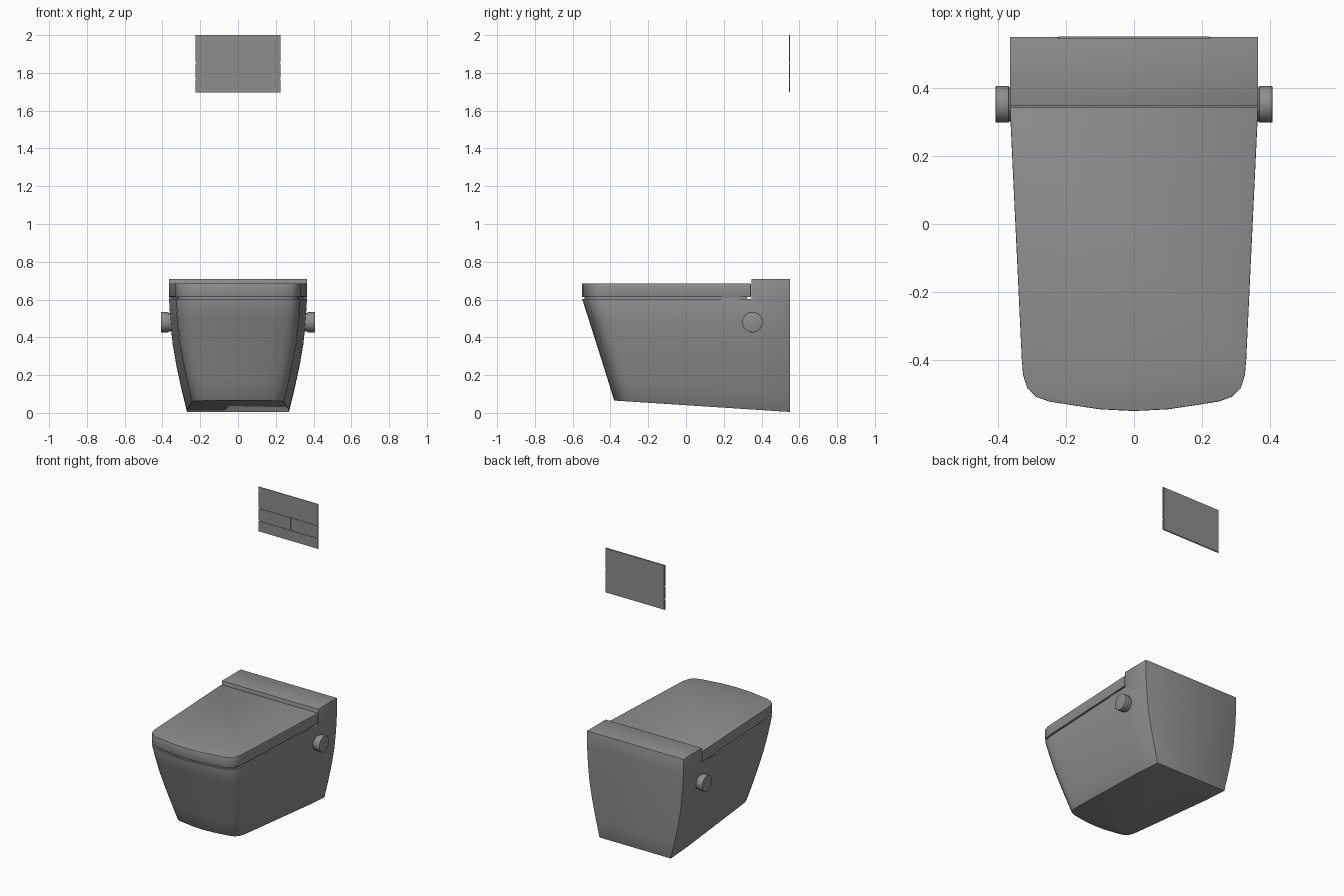
import bpy, bmesh, math
from mathutils import Matrix

cube = bpy.data.objects.get("Cube")
if cube:
    bpy.data.objects.remove(cube)

grey = bpy.data.materials.new("ceramic grey")
grey.use_nodes = True
grey.diffuse_color = (0.27, 0.27, 0.27, 1)
grey.node_tree.nodes["Principled BSDF"].inputs["Base Color"].default_value = (0.27, 0.27, 0.27, 1)

BACK, FRONT, HALF = 0.55, -0.55, 0.365
RIM = 0.603

# Right half of the plan, from the rear shoulder round to the front centre
PLAN = [(0.365, 0.34), (0.33, -0.40), (0.326, -0.445), (0.314, -0.483), (0.288, -0.508),
        (0.25, -0.522), (0.18, -0.533), (0.10, -0.545)]


def outline(half, front, back, inset=0.0):
    """Closed plan outline scaled to a half width and a front position."""
    side = [(HALF, back)] + PLAN
    pts = side + [(0, FRONT)] + [(-x, y) for x, y in reversed(side)]
    k = (BACK - front) / (BACK - FRONT)
    sx = (half - inset) / HALF
    mid = (back + front) / 2
    sy = 1 - 2 * inset / (back - front)
    return [(x * sx, mid + (BACK + (y - BACK) * k - mid) * sy) for x, y in pts]


def make_object(name, bm):
    bmesh.ops.recalc_face_normals(bm, faces=bm.faces)
    mesh = bpy.data.meshes.new(name)
    bm.to_mesh(mesh)
    bm.free()
    mesh.materials.append(grey)
    obj = bpy.data.objects.new(name, mesh)
    bpy.context.collection.objects.link(obj)
    return obj


def loft(name, rings):
    bm = bmesh.new()
    loops = [[bm.verts.new(p) for p in ring] for ring in rings]
    n = len(loops[0])
    for a, b in zip(loops, loops[1:]):
        for i in range(n):
            j = (i + 1) % n
            bm.faces.new((a[i], a[j], b[j], b[i]))
    bm.faces.new(loops[0])
    bm.faces.new(loops[-1])
    return make_object(name, bm)


def box(name, lo, hi):
    bm = bmesh.new()
    bmesh.ops.create_cube(bm, size=1)
    for v in bm.verts:
        v.co = [(a + b) / 2 + c * (b - a) for a, b, c in zip(lo, hi, v.co)]
    return make_object(name, bm)


def select(obj):
    bpy.ops.object.select_all(action="DESELECT")
    obj.select_set(True)
    bpy.context.view_layer.objects.active = obj


def finish(obj, bevel=0.0):
    """Soften the hard edges, then smooth the curved surfaces."""
    select(obj)
    if bevel:
        mod = obj.modifiers.new("edge", "BEVEL")
        mod.width, mod.segments = bevel, 2
        mod.limit_method, mod.angle_limit = "ANGLE", math.radians(40)
        bpy.ops.object.modifier_apply(modifier=mod.name)
    bpy.ops.object.shade_smooth_by_angle(angle=math.radians(30))


# Bowl and rear housing: one loft, narrowing down to a sloping underside
rings = []
widths = [0.27, 0.299, 0.325, 0.346, 0.358, HALF]
for i, half in enumerate(widths):
    t = i / (len(widths) - 1)
    ring = outline(half, -0.38 + (FRONT + 0.38) * t, BACK)
    rings.append([(x, y, (0.005 + (BACK - y) * 0.065) * (1 - t) + RIM * t) for x, y in ring])
rings.append([(x, y, 0.71) for x, y in outline(HALF, FRONT, BACK)])
body = loft("bowl_body", rings)

# Cut the step where the lid lies, in front of the housing
cutter = box("step_cutter", (-1, -1, RIM - 0.001), (1, 0.347, 1))
cutter.hide_render = True
select(body)
cut = body.modifiers.new("step", "BOOLEAN")
cut.operation, cut.object, cut.solver = "DIFFERENCE", cutter, "EXACT"
bpy.ops.object.modifier_apply(modifier=cut.name)
bpy.data.objects.remove(cutter)
finish(body, 0.005)

# Lid, with a thin recessed seat under it
def slab(name, z0, z1, back, inset, bevel):
    pts = outline(HALF, FRONT, back, inset)
    obj = loft(name, [[(x, y, z) for x, y in pts] for z in (z0, z1)])
    finish(obj, bevel)

slab("lid", 0.613, 0.686, 0.343, 0.0, 0.006)
slab("seat_spacer", 0.598, 0.616, 0.20, 0.012, 0.0)


# Side knobs: collar and cap
def disc(name, side, radius, x0, x1, bevel):
    bm = bmesh.new()
    place = Matrix.Translation((side * (x0 + x1) / 2, 0.352, 0.48)) @ Matrix.Rotation(math.pi / 2, 4, "Y")
    bmesh.ops.create_cone(bm, cap_ends=True, segments=32, radius1=radius, radius2=radius,
                          depth=x1 - x0, matrix=place)
    finish(make_object(name, bm), bevel)

for label, side in (("left", 1), ("right", -1)):
    disc(label + "_knob_collar", side, 0.05, 0.33, 0.372, 0.0)
    disc(label + "_knob_cap", side, 0.054, 0.368, 0.407, 0.002)

# Flush plate on the wall: backing with four separate panels
box("flush_backing", (-0.221, 0.548, 1.698), (0.221, 0.551, 1.997))
panels = {"upper_panel": (-0.225, 0.225, 1.857, 2.0),
          "left_button": (0.023, 0.225, 1.771, 1.851),
          "right_button": (-0.225, 0.017, 1.771, 1.851),
          "lower_panel": (-0.225, 0.225, 1.695, 1.765)}
for name, (x0, x1, z0, z1) in panels.items():
    box("flush_" + name, (x0, 0.545, z0), (x1, 0.549, z1))
